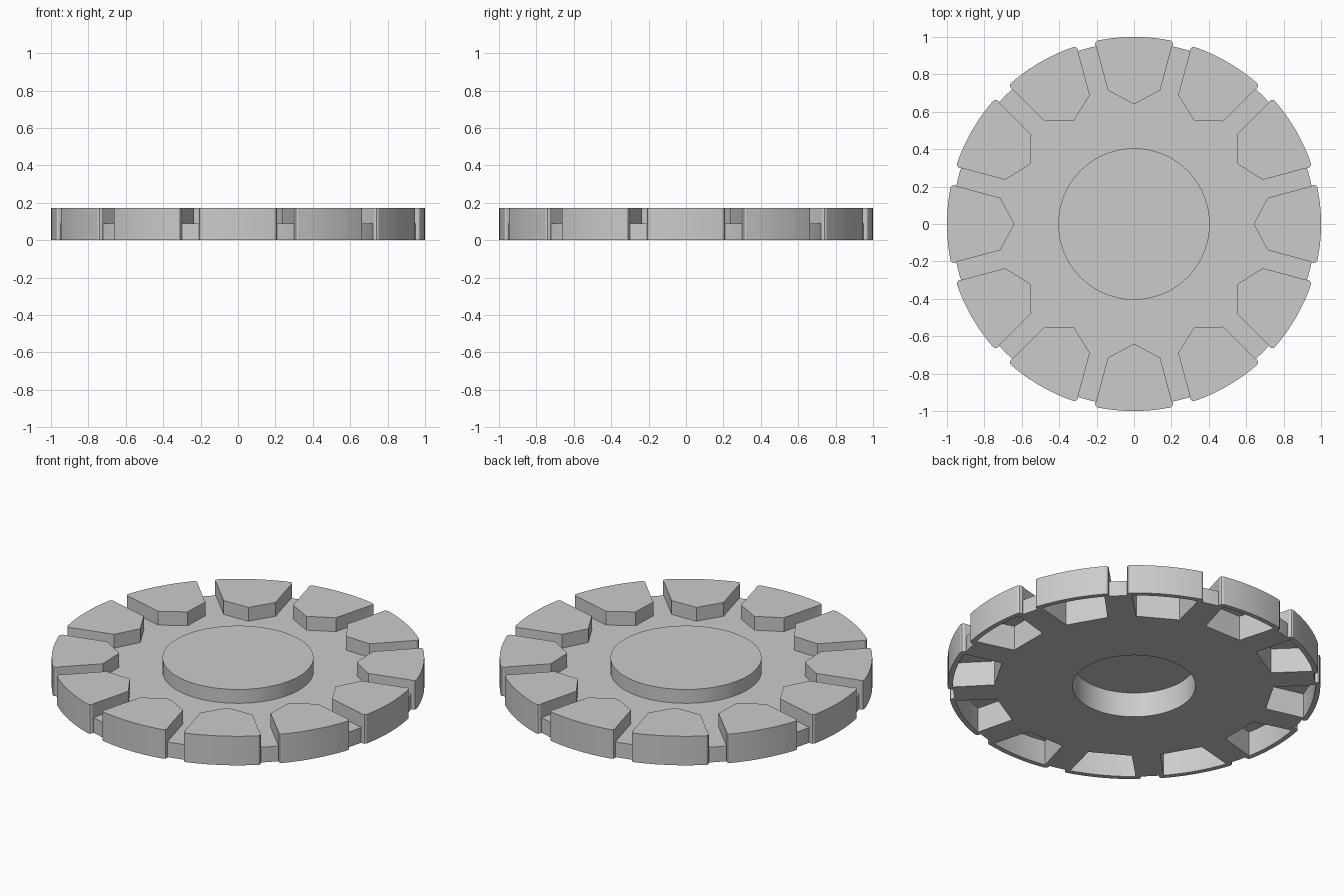
import bpy
import bmesh
from math import sin, cos, radians
from mathutils import Matrix

if "Cube" in bpy.data.objects:
    bpy.data.objects.remove(bpy.data.objects["Cube"], do_unlink=True)

TOP = 0.172      # top of the teeth and hub
PLATE = 0.09     # top of the plate
CEILING = 0.147  # roof of the hollows
COUNT = 12

grey = bpy.data.materials.new("light_grey")
grey.use_nodes = True
colour = (0.6, 0.6, 0.6, 1)
grey.diffuse_color = colour
grey.node_tree.nodes["Principled BSDF"].inputs["Base Color"].default_value = colour


def circle(radius, sides=128):
    return [(radius * cos(radians(360 * i / sides)), radius * sin(radians(360 * i / sides)))
            for i in range(sides)]


def arc(radius, half_angle, steps=10):
    """Arc about +y, from the +x side to the -x side."""
    angles = [radians(half_angle * (1 - 2 * i / steps)) for i in range(steps + 1)]
    return [(radius * sin(a), radius * cos(a)) for a in angles]


def prism(name, outline, z0, z1, copies=1):
    """Extrude an outline, repeated evenly around the z axis."""
    bm = bmesh.new()
    for k in range(copies):
        turn = Matrix.Rotation(radians(360 * k / copies), 4, 'Z')
        verts = [bm.verts.new((x, y, z0)) for x, y in outline]
        face = bm.faces.new(verts)
        result = bmesh.ops.extrude_face_region(bm, geom=[face])
        raised = [v for v in result["geom"] if isinstance(v, bmesh.types.BMVert)]
        bmesh.ops.translate(bm, verts=raised, vec=(0, 0, z1 - z0))
        bmesh.ops.transform(bm, verts=verts + raised, matrix=turn)
    bmesh.ops.recalc_face_normals(bm, faces=bm.faces)
    mesh = bpy.data.meshes.new(name)
    bm.to_mesh(mesh)
    bm.free()
    mesh.materials.append(grey)
    obj = bpy.data.objects.new(name, mesh)
    bpy.context.collection.objects.link(obj)
    return obj


def combine(target, tool, operation):
    """Apply a boolean and remove the tool object."""
    mod = target.modifiers.new(operation.lower(), 'BOOLEAN')
    mod.operation = operation
    mod.solver = 'EXACT'
    mod.object = tool
    bpy.context.view_layer.objects.active = target
    bpy.ops.object.modifier_apply(modifier=mod.name)
    bpy.data.objects.remove(tool, do_unlink=True)


# Plate with pointed teeth and a round hub
wheel = prism("toothed_wheel", circle(0.972), 0, PLATE)
tooth = [(0, 0.64), (0.14, 0.715), (0.2, 0.94), (0.208, 0.96), (0.205, 0.973)]
tooth += arc(1.0, 11.3)
tooth += [(-x, y) for x, y in reversed(tooth[1:5])]
combine(wheel, prism("teeth", tooth, 0, TOP, COUNT), 'UNION')
combine(wheel, prism("hub", circle(0.405), 0.02, TOP), 'UNION')

# Hollows open at the underside of each tooth and the hub
pocket = [(-0.118, 0.74), (0.118, 0.74)] + arc(0.972, 10.6)
combine(wheel, prism("pockets", pocket, -0.05, CEILING, COUNT), 'DIFFERENCE')
combine(wheel, prism("hub_hollow", circle(0.33), -0.05, CEILING), 'DIFFERENCE')

# Smooth round walls, sharp edges elsewhere
bpy.ops.object.select_all(action='DESELECT')
wheel.select_set(True)
bpy.context.view_layer.objects.active = wheel
bpy.ops.object.shade_smooth_by_angle(angle=radians(20))
